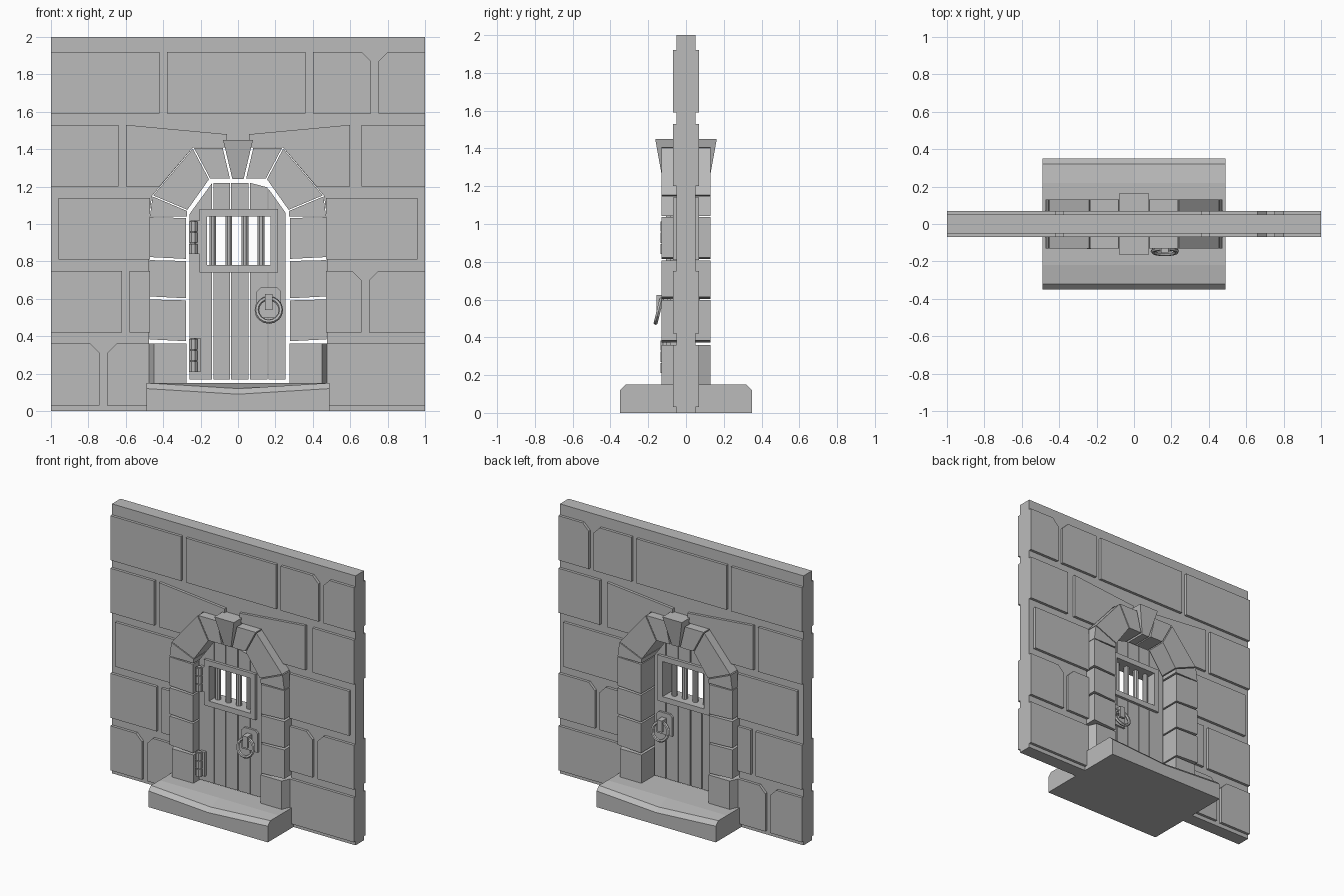
import bpy, bmesh, math

default_cube = bpy.data.objects.get("Cube")
if default_cube:
    bpy.data.objects.remove(default_cube, do_unlink=True)

stone_grey = (0.5, 0.5, 0.5, 1)
material = bpy.data.materials.new("plain_grey")
material.use_nodes = True
material.diffuse_color = stone_grey
material.node_tree.nodes["Principled BSDF"].inputs["Base Color"].default_value = stone_grey


def loft(name, sections):
    """Closed solid through matching cross-sections of 3D points."""
    bm = bmesh.new()
    rows = [[bm.verts.new(point) for point in section] for section in sections]
    for near, far in zip(rows, rows[1:]):
        for i in range(len(near)):
            bm.faces.new((near[i - 1], near[i], far[i], far[i - 1]))
    bm.faces.new(rows[0])
    bm.faces.new(rows[-1])
    bmesh.ops.recalc_face_normals(bm, faces=bm.faces)
    mesh = bpy.data.meshes.new(name)
    bm.to_mesh(mesh)
    bm.free()
    mesh.materials.append(material)
    part = bpy.data.objects.new(name, mesh)
    bpy.context.scene.collection.objects.link(part)


def slab(name, outline, half_depth, middle=0):
    """Front outline (x, z) thickened equally to both sides of a middle plane."""
    loft(name, [[(x, y, z) for x, z in outline]
                for y in (middle - half_depth, middle + half_depth)])


def rect(left, right, low, high):
    return [(left, low), (right, low), (right, high), (left, high)]


def mirrored(outline):
    """The outline reflected left to right, in reverse order."""
    return [(-x, z) for x, z in reversed(outline)]


def shrunk(outline, factor):
    """Pull an outline towards its centre to open a joint around it."""
    middle_x = sum(x for x, z in outline) / len(outline)
    middle_z = sum(z for x, z in outline) / len(outline)
    return [(middle_x + (x - middle_x) * factor, middle_z + (z - middle_z) * factor)
            for x, z in outline]


def rod(name, x, y, low, high, radius, sides=8):
    turns = [math.tau * (i + 0.5) / sides for i in range(sides)]
    loft(name, [[(x + radius * math.cos(t), y + radius * math.sin(t), z) for t in turns]
                for z in (low, high)])


# Shared measurements of the doorway surround
jamb_inner, jamb_outer, jamb_depth = 0.275, 0.475, 0.13
arch_outer = [(0.08, 1.41), (0.24, 1.41), (0.46, 1.15), (jamb_outer, 1.04)]
arch_inner = [(0.04, 1.24), (0.15, 1.24), (0.27, 1.07), (0.27, 1.04)]

# Wall core with the doorway left open
core_half = arch_outer[1:] + [(jamb_outer, 0), (1, 0), (1, 2)]
core_depth, block_depth = 0.05, 0.07
slab("wall_core", core_half + mirrored(core_half), core_depth)


def wall_block(outline):
    """One raised block on the front face and its twin on the back face."""
    thickness = (block_depth - core_depth) / 2
    for side in (-1, 1):
        slab("wall_block", outline, thickness, side * (core_depth + thickness))


# Raised blocks in even courses; each course lists its joints and the bevelled one
side = 0.45
courses = [
    ([-1, -0.72, -side, side, 1], -0.72),
    ([-1, -0.6, -side, side, 0.68, 1], 0.68),
    ([-0.98, -side, side, 0.98], None),
    ([-1, -0.62, 0.64, 1], None),
    ([-1, -0.4, 0.38, 0.73, 1], 0.73),
]
course_height, block_height, gap, bevel = 0.39, 0.33, 0.02, 0.05
for level, (joints, bevelled) in enumerate(courses):
    low = 0.03 + level * course_height
    high = low + block_height
    for start, end in zip(joints, joints[1:]):
        if start < 0 < end and level < len(courses) - 1:
            continue
        left = max(start + gap, -1) if start > -1 else start
        right = end - gap if end < 1 else end
        outline = [(left, low), (right, low)]
        if end == bevelled:
            outline += [(right, high - bevel), (right - bevel, high)]
        else:
            outline += [(right, high)]
        if start == bevelled:
            outline += [(left + bevel, high), (left, high - bevel)]
        else:
            outline += [(left, high)]
        wall_block(outline)

# Blocks fitted over the shoulders of the arch
shoulder = [(0.6, 1.2), (0.42, 1.2), arch_outer[1], (0.06, 1.41), (0.06, 1.48), (0.6, 1.53)]
wall_block(shoulder)
wall_block(mirrored(shoulder))

# Arch stones between matching outer and inner corners
arch_names = ["arch_crown_stone", "arch_shoulder_stone", "arch_spring_stone"]
for i, name in enumerate(arch_names):
    outline = shrunk([arch_outer[i], arch_outer[i + 1], arch_inner[i + 1], arch_inner[i]], 0.96)
    slab(name, outline, jamb_depth)
    slab(name, mirrored(outline), jamb_depth)

# Jamb stones, with slightly sloping joints
levels = [0.37, 0.6, 0.81, 1.04]
for low, high in zip(levels, levels[1:]):
    outline = shrunk([(jamb_inner, low), (jamb_outer, low + gap / 2),
                      (jamb_outer, high), (jamb_inner, high - gap / 4)], 0.97)
    slab("jamb_stone", outline, jamb_depth)
    slab("jamb_stone", mirrored(outline), jamb_depth)

# Lowest jamb stones with chamfered outer edges
half_plan = [(jamb_inner, jamb_depth), (side, jamb_depth), (jamb_outer, block_depth)]
plan = half_plan + [(x, -y) for x, y in reversed(half_plan)]
for sign in (-1, 1):
    loft("base_jamb_stone", [[(sign * x, y, z) for x, y in plan] for z in (0.14, 0.36)])

# Keystone flares outward towards its top
loft("keystone", [[(-width, -depth, z), (width, -depth, z), (width, depth, z), (-width, depth, z)]
                  for width, depth, z in ((0.03, 0.125, 1.24), (0.08, 0.163, 1.45))])

# Doorstep, worn down in the middle of both long edges
step_sections = []
for x, wear in ((-0.49, 0), (0, 0.03), (0.49, 0)):
    edge = [(0.35, 0), (0.35, 0.12 - wear), (0.32, 0.15 - wear), (0.22, 0.15)]
    step_sections.append([(x, -y, z) for y, z in edge] + [(x, y, z) for y, z in reversed(edge)])
loft("doorstep", step_sections)

# Door planks, interrupted by the window
door_y, door_half, door_bottom = -0.04, 0.045, 0.168
win_left, win_right, win_low, win_high = -0.165, 0.175, 0.78, 1.04


def door_top(x):
    """Height of the sloping door head."""
    return 1.22 - 1.4 * max(abs(x) - 0.14, 0)


plank_joints = [-0.263, -0.135, -0.04, 0.06, 0.16, 0.257]
for start, end in zip(plank_joints, plank_joints[1:]):
    left, right = start + 0.003, end - 0.003
    slab("lower_plank", rect(left, right, door_bottom, win_low), door_half, door_y)
    upper = [(left, win_high), (right, win_high), (right, door_top(right)), (left, door_top(left))]
    slab("upper_plank", upper, door_half, door_y)
    if left < win_left:
        slab("left_plank_middle", rect(left, win_left, win_low, win_high), door_half, door_y)
    if right > win_right:
        slab("right_plank_middle", rect(win_right, right, win_low, win_high), door_half, door_y)

# Window frame and bars
border = 0.04
frame = {
    "window_sill": rect(win_left - border, win_right + border, win_low - border, win_low),
    "window_lintel": rect(win_left - border, win_right + border, win_high, win_high + border),
    "window_left_post": rect(win_left - border, win_left, win_low, win_high),
    "window_right_post": rect(win_right, win_right + border, win_low, win_high),
}
for name, outline in frame.items():
    slab(name, outline, door_half + gap, door_y)
bar_count = 4
for i in range(bar_count):
    x = win_left + 0.03 + i * (win_right - win_left - border) / (bar_count - 0.5)
    rod("window_bar", x, door_y, win_low, win_high, gap)

# Ring handles on both faces of the door
handle_x, ring_z, tilt = 0.165, 0.54, math.radians(14)
half_plate = [(0.065, 0.5), (0.065, 0.64), (0.045, 0.66)]
plate = [(handle_x + x, z) for x, z in half_plate + mirrored(half_plate)]
grip = gap
for sign in (-1, 1):
    surface = door_y + sign * door_half
    slab("handle_plate", plate, 0.015, surface)
    slab("handle_staple", rect(handle_x - grip, handle_x + grip, ring_z + border, 0.625),
         0.03, surface + sign * border)
    slab("handle_tongue", rect(handle_x - grip, handle_x + grip, ring_z, ring_z + border),
         0.01, surface + sign * 0.06)
    bpy.ops.mesh.primitive_torus_add(
        major_segments=16, minor_segments=6, major_radius=0.064, minor_radius=0.012,
        location=(handle_x, surface + sign * 0.06, ring_z),
        rotation=(math.pi / 2 + sign * tilt, 0, 0))
    ring = bpy.context.object
    ring.name = "handle_ring"
    ring.data.materials.append(material)

# Hinges on the front
hinge_x, hinge_y, knuckle = -0.24, -0.112, 0.06
for low in (0.21, 0.84):
    slab("hinge_plate", rect(hinge_x, hinge_x + border, low, low + knuckle * 3), 0.01, door_y - 0.055)
    rod("hinge_pin", hinge_x, hinge_y, low, low + knuckle * 3, 0.015)
    for i in range(3):
        base = low + i * knuckle
        rod("hinge_knuckle", hinge_x, hinge_y, base, base + knuckle * 0.9, 0.024)
